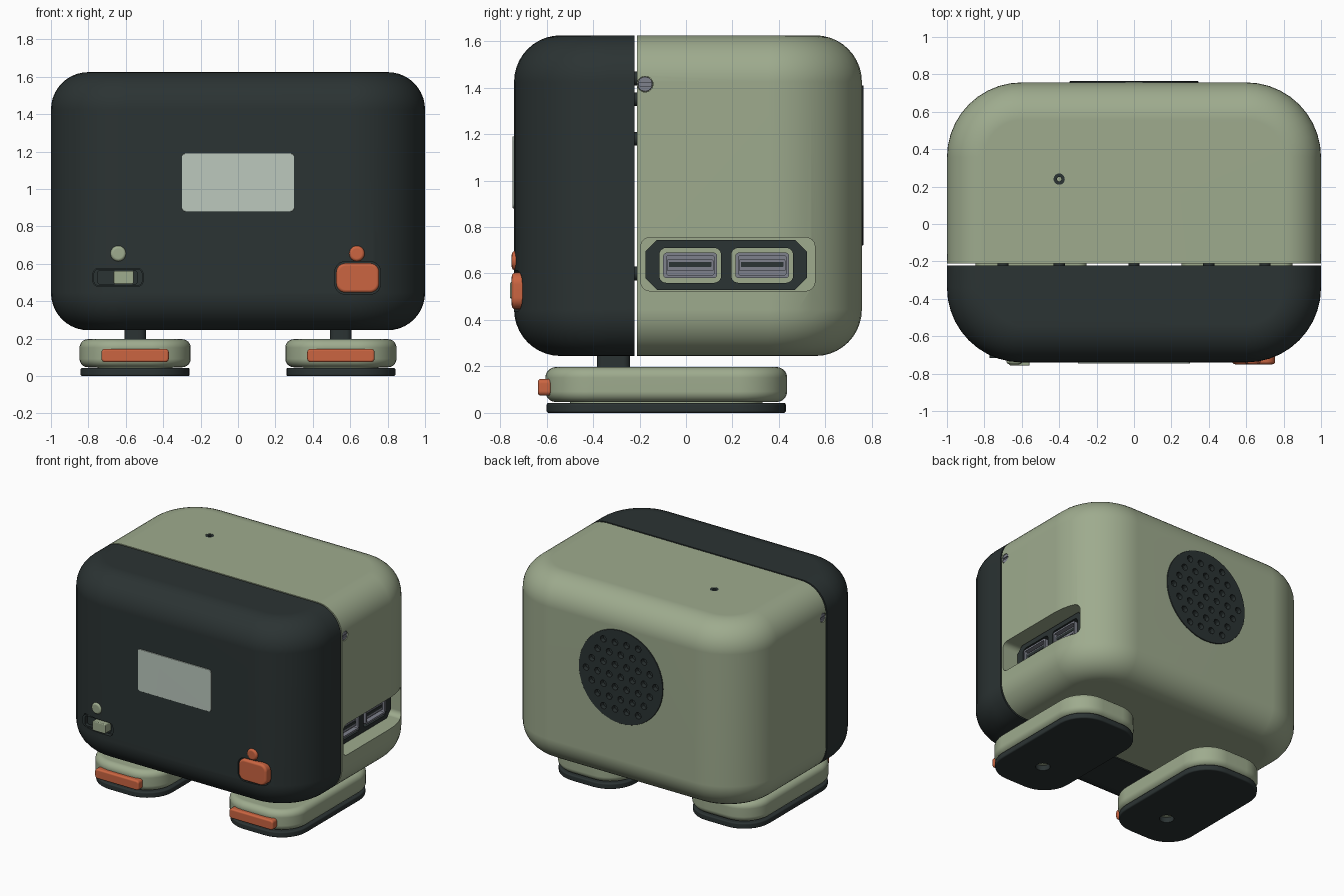
import bpy, bmesh
from math import sin, cos, pi, sqrt
from mathutils import Vector

cube = bpy.data.objects.get("Cube")
if cube:
    bpy.data.objects.remove(cube, do_unlink=True)


def material(name, rgb):
    m = bpy.data.materials.new(name)
    m.use_nodes = True
    m.diffuse_color = (*rgb, 1)
    m.node_tree.nodes["Principled BSDF"].inputs["Base Color"].default_value = (*rgb, 1)
    return m


DARK = material("charcoal", (0.024, 0.033, 0.033))
GREEN = material("sage green", (0.342, 0.407, 0.27))
ORANGE = material("burnt orange", (0.597, 0.13, 0.053))
GLASS = material("pale screen", (0.503, 0.584, 0.515))
STEEL = material("steel grey", (0.209, 0.22, 0.262))
ORDER = {"X": (1, 2, 0), "Y": (0, 2, 1), "Z": (0, 1, 2)}
parts = []


def block(name, xs, ys, zs, r, e, mat, axis="Z", seg=6, helper=False):
    """Rounded block: corners r seen along the axis, end edges rounded by e."""
    spans = (xs, ys, zs)
    order = ORDER[axis]
    (u0, u1), (v0, v1), (t0, t1) = [spans[i] for i in order]
    steps = seg if e else 0
    low = [(e * (1 - sin(k / seg * pi / 2)), t0 + e * (1 - cos(k / seg * pi / 2)))
           for k in range(steps + 1)]
    layers = low + [(i, t1 + t0 - t) for i, t in reversed(low)]
    bm = bmesh.new()
    rings = []
    for inset, t in layers:
        ring = []
        for q, (u, v) in enumerate([(u1 - r, v1 - r), (u0 + r, v1 - r), (u0 + r, v0 + r), (u1 - r, v0 + r)]):
            for k in range(seg + 1):
                a = (q + k / seg) * pi / 2
                co = [0, 0, 0]
                local = (u + (r - inset) * cos(a), v + (r - inset) * sin(a), t)
                for i, c in zip(order, local):
                    co[i] = c
                ring.append(bm.verts.new(co))
        rings.append(ring)
    for a, b in zip(rings, rings[1:]):
        for i in range(len(a)):
            j = (i + 1) % len(a)
            bm.faces.new((a[i], a[j], b[j], b[i]))
    bm.faces.new(rings[0])
    bm.faces.new(rings[-1])
    bmesh.ops.remove_doubles(bm, verts=bm.verts, dist=1e-5)
    bmesh.ops.recalc_face_normals(bm, faces=bm.faces)
    mesh = bpy.data.meshes.new(name)
    bm.to_mesh(mesh)
    bm.free()
    ob = bpy.data.objects.new(name, mesh)
    bpy.context.collection.objects.link(ob)
    if helper:
        ob.hide_render = True
    else:
        mesh.materials.append(mat)
        parts.append(ob)
    return ob


def cutter(xs, ys, zs, r, axis, seg=6):
    return block("cutter", xs, ys, zs, r, 0, None, axis, seg, True)


def around(c, h):
    return (c - h, c + h)


def activate(ob):
    bpy.ops.object.select_all(action="DESELECT")
    ob.select_set(True)
    bpy.context.view_layer.objects.active = ob


def cut(target, *cutters):
    """Subtract the cutters from the target and remove them."""
    tool = cutters[0]
    if len(cutters) > 1:
        activate(tool)
        for c in cutters:
            c.select_set(True)
        bpy.ops.object.join()
    mod = target.modifiers.new("cut", "BOOLEAN")
    mod.operation = "DIFFERENCE"
    mod.solver = "EXACT"
    mod.object = tool
    activate(target)
    bpy.ops.object.modifier_apply(modifier=mod.name)
    bpy.data.objects.remove(tool, do_unlink=True)


def shell(name, mat, seam, keep_front):
    """One half of the rounded housing, closed at the seam."""
    ob = block(name, (-1, 1), (-0.74, 0.757), (0.245, 1.625), 0.4, 0.2, mat, "Z", 10)
    bm = bmesh.new()
    bm.from_mesh(ob.data)
    res = bmesh.ops.bisect_plane(bm, geom=bm.verts[:] + bm.edges[:] + bm.faces[:],
                                 plane_co=(0, seam, 0), plane_no=(0, 1, 0),
                                 clear_outer=keep_front, clear_inner=not keep_front)
    rim = [g for g in res["geom_cut"] if isinstance(g, bmesh.types.BMEdge)]
    bmesh.ops.edgeloop_fill(bm, edges=rim)
    bmesh.ops.recalc_face_normals(bm, faces=bm.faces)
    bm.to_mesh(ob.data)
    bm.free()
    return ob


# Housing halves, with bosses bridging the seam
front = shell("front_shell", DARK, -0.222, True)
rear = shell("rear_shell", GREEN, -0.211, False)
for x, z in [(-0.7, 1.44), (0.7, 1.35), (0, 1.18), (-0.4, 0.6), (0.4, 0.6)]:
    block("inner_boss", around(x, 0.03), (-0.3, -0.1), around(z, 0.03), 0.03, 0, DARK, "Y")

# Screen
block("screen", (-0.3, 0.3), (-0.746, -0.72), (0.88, 1.19), 0.02, 0.002, GLASS, "Y", 4)

# Slide switch set into the front
cut(front, cutter((-0.775, -0.508), (-0.9, -0.68), (0.479, 0.576), 0.03, "Y"),
    cutter((0.518, 0.762), (-0.9, -0.69), (0.438, 0.612), 0.055, "Y"))
frame = block("switch_frame", (-0.772, -0.511), (-0.717, -0.67), (0.482, 0.573), 0.028, 0, DARK, "Y")
cut(frame, cutter((-0.75, -0.54), (-0.8, -0.69), (0.492, 0.563), 0.012, "Y"))
block("switch_knob", (-0.665, -0.558), (-0.757, -0.68), (0.492, 0.563), 0.01, 0.006, GREEN, "Y", 4)

# Push button and the two round lights
block("push_button", (0.525, 0.755), (-0.75, -0.68), (0.446, 0.604), 0.05, 0.016, ORANGE, "Y")
for name, x, mat in [("green_light", -0.64, GREEN), ("orange_light", 0.635, ORANGE)]:
    block(name, around(x, 0.042), (-0.75, -0.69), around(0.655, 0.042), 0.042, 0.016, mat, "Y")

# Side port bay
cut(rear, cutter((0.85, 1.2), (-0.195, 0.555), (0.525, 0.755), 0.04, "X"))
panel = block("port_panel", (0.84, 0.89), (-0.175, 0.52), (0.53, 0.745), 0.05, 0, DARK, "X", 1)
ports = [0.018, 0.328]
cut(panel, *[cutter((0.8, 1), around(y, 0.133), (0.56, 0.71), 0.03, "X") for y in ports])
for y in ports:
    port = block("port_socket", (0.84, 0.9), around(y, 0.116), (0.58, 0.69), 0.015, 0, STEEL, "X", 3)
    cut(port, cutter((0.865, 1), around(y, 0.103), (0.593, 0.677), 0.01, "X", 3))
    block("port_tongue", (0.85, 0.885), around(y, 0.1), (0.61, 0.66), 0.005, 0, STEEL, "X", 2)
    block("port_contacts", (0.88, 0.888), around(y, 0.092), (0.628, 0.65), 0.004, 0, DARK, "X", 2)

# Side screws
for s in (-1, 1):
    def side(a, b):
        return tuple(sorted((s * a, s * b)))
    cut(rear, cutter(side(0.97, 1.1), around(-0.176, 0.034), around(1.415, 0.034), 0.034, "X"))
    screw = block("side_screw", side(0.96, 0.997), around(-0.176, 0.032), around(1.415, 0.032), 0.032, 0.004, STEEL, "X")
    cut(screw, cutter(side(0.988, 1.1), around(-0.176, 0.027), around(1.415, 0.007), 0.002, "X", 2))

# Pinhole on top with a dark collar
cut(rear, cutter(around(-0.4, 0.03), around(0.24, 0.03), (1.58, 1.8), 0.03, "Z"))
collar = block("pinhole_collar", around(-0.4, 0.03), around(0.24, 0.03), (1.58, 1.624), 0.03, 0, DARK)
cut(collar, cutter(around(-0.4, 0.012), around(0.24, 0.012), (1.5, 1.8), 0.012, "Z"))

# Round speaker grille with a honeycomb of dimples
MID, R = 1.065, 0.344
cut(rear, cutter(around(0, R), (0.7, 0.9), around(MID, R), R, "Y", 12))
grille = block("speaker_grille", around(0, R), (0.69, 0.764), around(MID, R), R, 0.003, DARK, "Y", 12)
STEP = 0.095
dimples = []
for i in range(-3, 4):
    for j in range(-3, 4):
        if abs(i + j) <= 3:
            x, z = STEP * (i + j / 2), MID + STEP * j * sqrt(3) / 2
            dimples.append(cutter(around(x, 0.024), (0.73, 0.8), around(z, 0.024), 0.024, "Y", 3))
cut(grille, *dimples)

# Legs and feet
for x in (-0.55, 0.55):
    block("leg", around(x, 0.058), (-0.383, -0.241), (0.17, 0.3), 0.03, 0, DARK)
    block("foot", around(x, 0.297), (-0.605, 0.435), (0.047, 0.197), 0.21, 0.045, GREEN, "Z", 8)
    sole = block("foot_sole", around(x, 0.292), (-0.6, 0.43), (0, 0.043), 0.207, 0.01, DARK, "Z", 8)
    cut(sole, cutter(around(x, 0.05), around(-0.31, 0.05), (-0.1, 0.1), 0.05, "Z"))
    block("sole_joint", around(x, 0.2), (-0.5, 0.33), (0.04, 0.06), 0.15, 0, GREEN)
    block("toe_bar", around(x, 0.18), (-0.637, -0.58), (0.074, 0.146), 0.02, 0.012, ORANGE, "Y")

# Smooth shading with crisp edges
for ob in parts:
    activate(ob)
    bpy.ops.object.shade_smooth_by_angle(angle=pi / 6)
    mod = ob.modifiers.new("even_normals", "WEIGHTED_NORMAL")
    mod.keep_sharp = True
